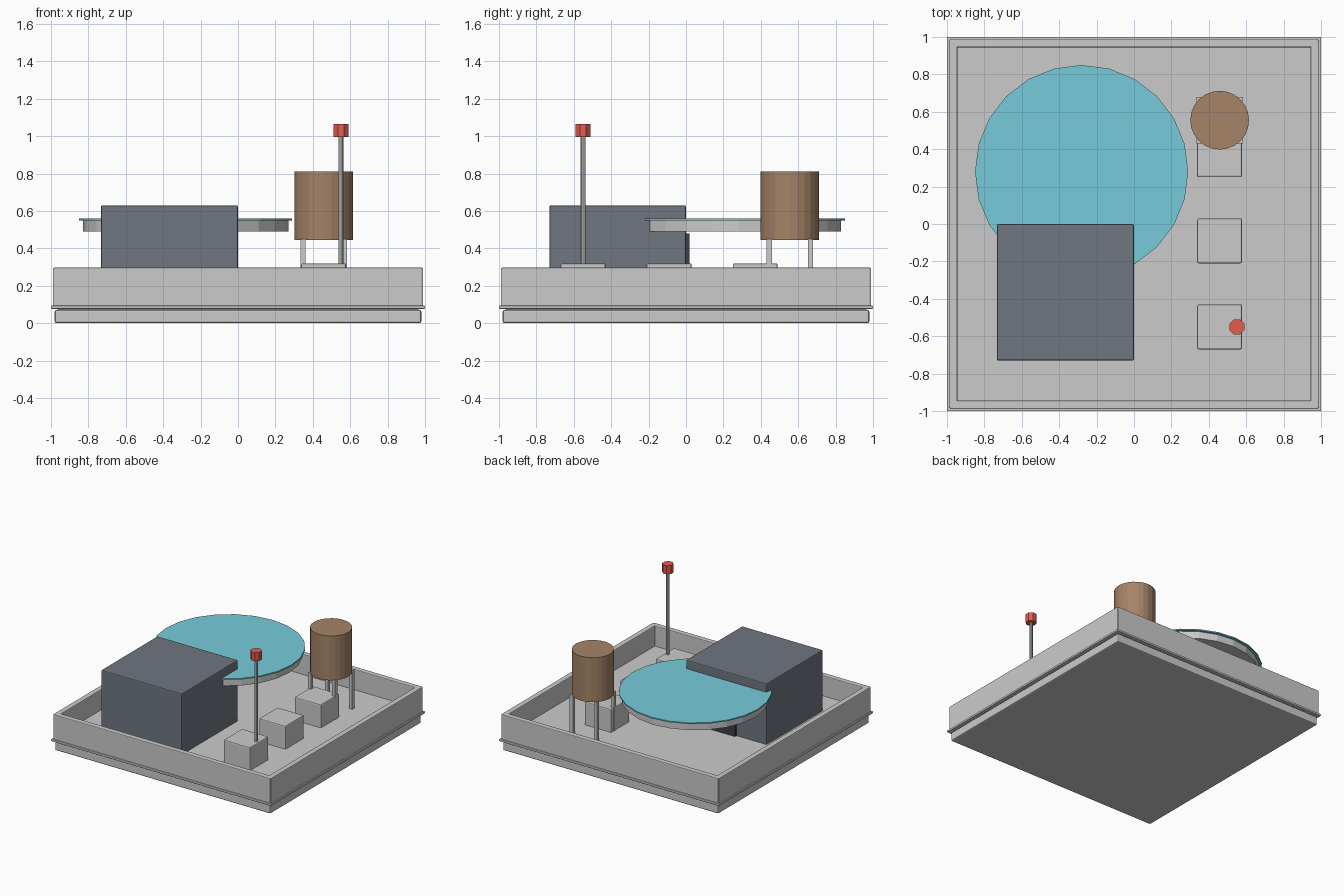
import bpy
from math import pi

if "Cube" in bpy.data.objects:
    bpy.data.objects.remove(bpy.data.objects["Cube"])


def material(name, rgb):
    m = bpy.data.materials.new(name)
    m.diffuse_color = (*rgb, 1)
    m.use_nodes = True
    m.node_tree.nodes["Principled BSDF"].inputs["Base Color"].default_value = m.diffuse_color
    return m


SLATE = material("slate", (0.16, 0.18, 0.22))
DARK = material("dark_door", (0.05, 0.05, 0.055))
AQUA = material("aqua", (0.18, 0.6, 0.7))
WOOD = material("wood", (0.38, 0.23, 0.14))
RED = material("red", (0.75, 0.11, 0.08))
FLOOR = 0.13


def box(name, lo, hi, bevel=0.0, mat=None):
    bpy.ops.mesh.primitive_cube_add(size=1, location=[(a + b) / 2 for a, b in zip(lo, hi)])
    o = bpy.context.object
    o.name = name
    o.scale = [b - a for a, b in zip(lo, hi)]
    bpy.ops.object.transform_apply(location=False, rotation=False, scale=True)
    if bevel:
        m = o.modifiers.new("bevel", 'BEVEL')
        m.width = bevel
        m.segments = 2
    if mat:
        o.data.materials.append(mat)
    return o


def cylinder(name, x, y, z0, z1, r, sides, mat=None):
    bpy.ops.mesh.primitive_cylinder_add(vertices=sides, radius=r, depth=z1 - z0,
                                        location=(x, y, (z0 + z1) / 2))
    o = bpy.context.object
    o.name = name
    if mat:
        o.data.materials.append(mat)
    return o


# Layered base: plinth, recessed joint, projecting ledge, roof deck
box("base_plinth", (-0.98, -0.98, 0), (0.98, 0.98, 0.072), 0.01)
box("base_joint", (-0.965, -0.965, 0.05), (0.965, 0.965, 0.09))
box("base_ledge", (-1, -1, 0.077), (1, 1, 0.094), 0.004)
box("roof_deck", (-0.96, -0.96, 0.085), (0.96, 0.96, FLOOR))

# Parapet walls on the four sides
for i, s in enumerate((-1, 1)):
    a, b = sorted((s * 0.945, s * 0.99))
    box(f"parapet_y_{i}", (-0.985, a, 0.085), (0.985, b, 0.297), 0.006)
    box(f"parapet_x_{i}", (a, -0.985, 0.085), (b, 0.985, 0.297), 0.006)

# Stair house with a door on its back wall
box("stair_house", (-0.733, -0.73, FLOOR - 0.01), (0, 0, 0.63), 0.008, SLATE)
box("stair_door", (-0.46, -0.01, FLOOR), (-0.18, 0.02, 0.48), 0, DARK)

# Landing pad
cylinder("pad_body", -0.28, 0.28, 0.49, 0.55, 0.55, 24)
cylinder("pad_top", -0.28, 0.28, 0.549, 0.559, 0.57, 24, AQUA)

# Vent units in a row
for i, y in enumerate((-0.55, -0.09, 0.37)):
    box(f"vent_unit_{i}", (0.338, y - 0.12, FLOOR - 0.01), (0.578, y + 0.12, 0.32), 0.008)

# Water tank on four square legs
TX, TY = 0.458, 0.555
cylinder("water_tank", TX, TY, 0.445, 0.81, 0.157, 24, WOOD)
for sx in (-1, 1):
    for sy in (-1, 1):
        x, y = TX + sx * 0.11, TY + sy * 0.11
        box(f"tank_leg_{sx}_{sy}", (x - 0.014, y - 0.014, FLOOR - 0.01), (x + 0.014, y + 0.014, 0.45))

# Antenna mast with red beacon
cylinder("antenna_mast", 0.55, -0.55, FLOOR, 1.0, 0.013, 8)
cylinder("antenna_beacon", 0.55, -0.55, 0.995, 1.065, 0.043, 8, RED).rotation_euler.z = pi / 8
